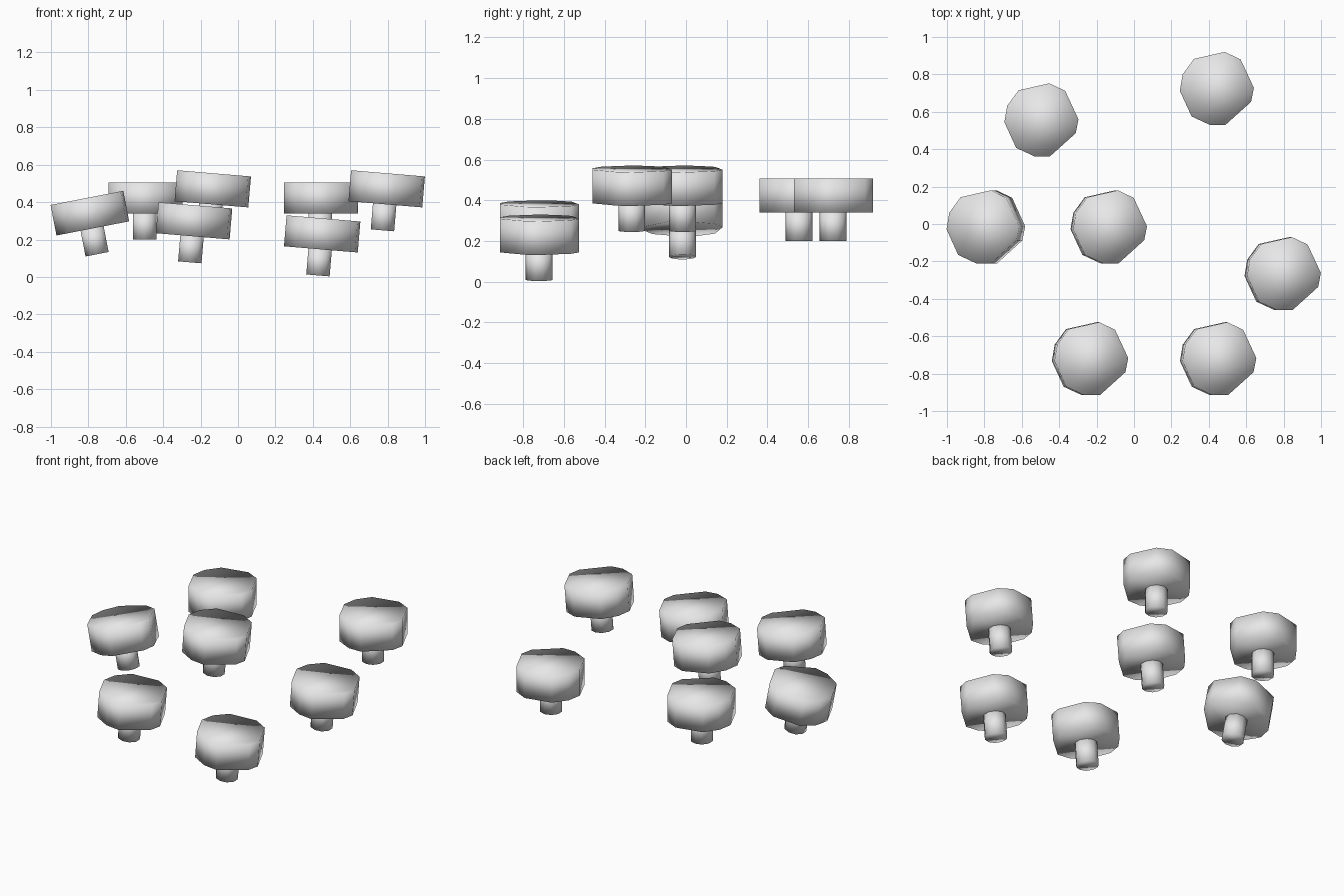
import bpy, bmesh
from math import radians

cube = bpy.data.objects.get("Cube")
if cube:
    bpy.data.objects.remove(cube, do_unlink=True)

grey = bpy.data.materials.new("plain_grey")
grey.use_nodes = True
grey.diffuse_color = (0.8, 0.8, 0.8, 1)
grey.node_tree.nodes["Principled BSDF"].inputs["Base Color"].default_value = (0.8, 0.8, 0.8, 1)

CAP_HALF = 0.083
STEM_END = -0.223
STEM_RADIUS = 0.066


def finish(bm, name):
    """Turn a bmesh into a smooth-shaded mesh."""
    bmesh.ops.recalc_face_normals(bm, faces=bm.faces)
    for face in bm.faces:
        face.smooth = True
    mesh = bpy.data.meshes.new(name)
    bm.to_mesh(mesh)
    bm.free()
    mesh.materials.append(grey)
    return mesh


def make_cap():
    # irregular ten-sided outline, extruded upwards
    outline = [(-0.122, 0.158), (0.042, 0.195), (0.127, 0.155), (0.198, 0.003),
               (0.183, -0.072), (0.046, -0.195), (-0.038, -0.195),
               (-0.135, -0.15), (-0.198, -0.013), (-0.183, 0.075)]
    bm = bmesh.new()
    base = bm.faces.new([bm.verts.new((x, y, -CAP_HALF)) for x, y in outline])
    top = bmesh.ops.extrude_face_region(bm, geom=[base], use_keep_orig=True)
    moved = [v for v in top["geom"] if isinstance(v, bmesh.types.BMVert)]
    bmesh.ops.translate(bm, verts=moved, vec=(0, 0, 2 * CAP_HALF))
    return finish(bm, "cap")


def make_stem():
    # short peg from just inside the cap downwards
    top = -CAP_HALF + 0.005
    bm = bmesh.new()
    bmesh.ops.create_cone(bm, cap_ends=True, segments=10, radius1=STEM_RADIUS,
                          radius2=STEM_RADIUS, depth=top - STEM_END)
    bmesh.ops.translate(bm, verts=bm.verts, vec=(-0.004, -0.002, (top + STEM_END) / 2))
    return finish(bm, "stem")


# each mushroom: cap centre and sideways tilt in degrees
placements = {
    "left_back": ((0.443, 0.725, 0.423), 0),
    "right_back": ((-0.495, 0.557, 0.423), 0),
    "right_middle": ((-0.792, -0.015, 0.341), -11),
    "centre": ((-0.135, -0.015, 0.471), 4.8),
    "left_middle": ((0.795, -0.265, 0.471), 4.8),
    "right_front": ((-0.235, -0.72, 0.30), 4.8),
    "left_front": ((0.45, -0.72, 0.23), 4.8),
}

parts = {"cap": make_cap(), "stem": make_stem()}
for place, (centre, tilt) in placements.items():
    for part, mesh in parts.items():
        obj = bpy.data.objects.new(f"{place}_{part}", mesh)
        obj.location = centre
        obj.rotation_euler = (0, radians(tilt), 0)
        bpy.context.collection.objects.link(obj)
